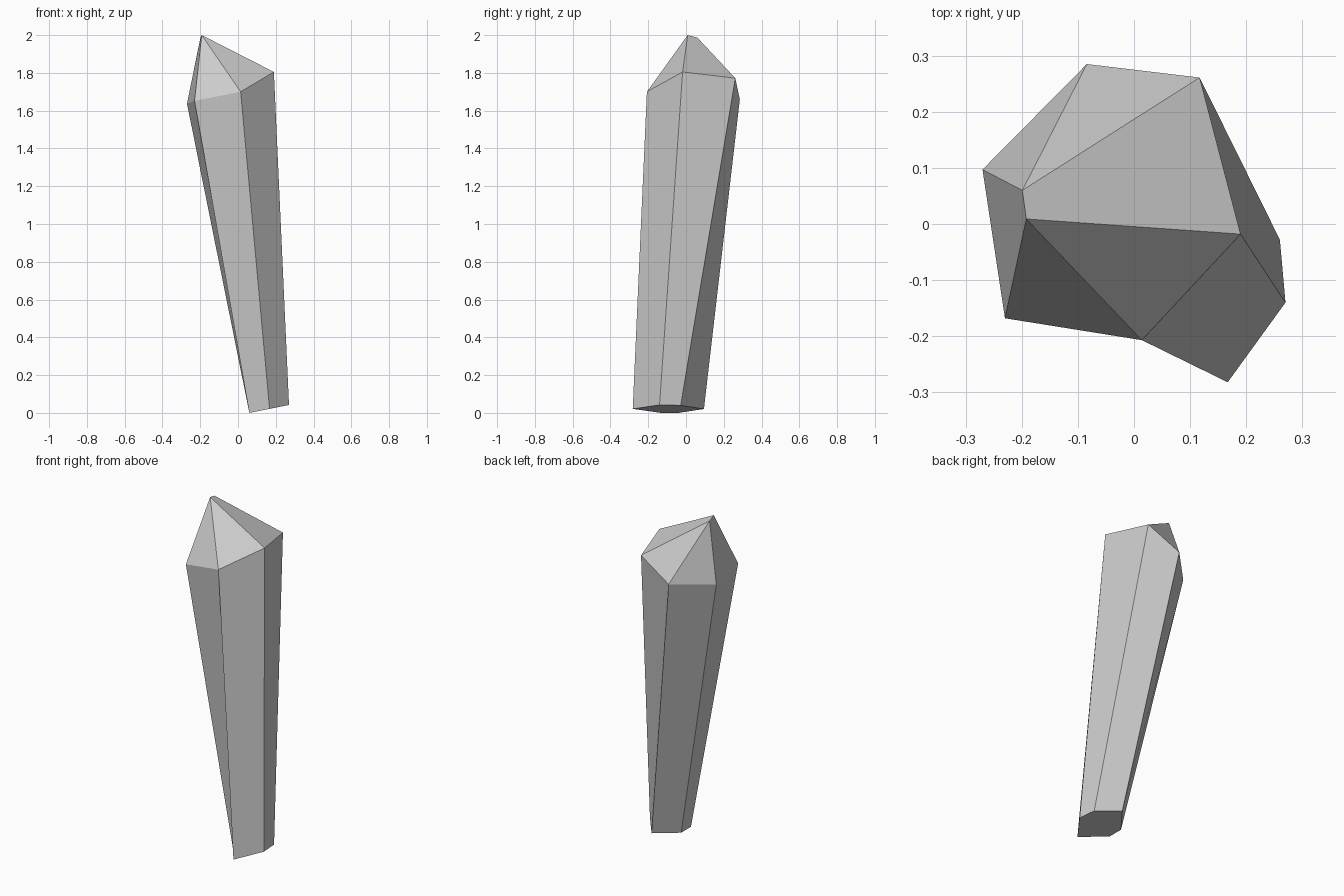
import bpy
import bmesh

if "Cube" in bpy.data.objects:
    bpy.data.objects.remove(bpy.data.objects["Cube"])

# Matching cross-sections of the six-sided shaft, counter-clockwise from above
base = [(0.06, -0.04), (0.06, -0.133), (0.167, -0.282),
        (0.27, -0.14), (0.26, -0.028), (0.163, 0.095)]
shoulder = [(-0.27, 0.097, 1.637), (-0.23, -0.168, 1.652), (0.014, -0.207, 1.70),
            (0.19, -0.018, 1.805), (0.117, 0.261, 1.772), (-0.084, 0.285, 1.66)]
# Short ridge at the very top
ridge = [(-0.199, 0.06, 1.987), (-0.192, 0.009, 2.0)]

bm = bmesh.new()
# The base is cut by a plane that rises gently toward +x
low = [bm.verts.new((x, y, 0.2 * (x - 0.06))) for x, y in base]
high = [bm.verts.new(p) for p in shoulder]
back_tip, front_tip = [bm.verts.new(p) for p in ridge]

# Shaft sides and base
bm.faces.new(low[::-1])
for i in range(6):
    j = (i + 1) % 6
    bm.faces.new((low[i], low[j], high[j], high[i]))

# Faceted point: the front tip serves corners 1-3, the back tip corners 4, 5, 0
tips = [back_tip, front_tip, front_tip, front_tip, back_tip, back_tip]
for i in range(6):
    j = (i + 1) % 6
    corners = [high[i], high[j], tips[j]]
    if tips[i] is not tips[j]:
        corners.append(tips[i])
    bm.faces.new(corners)

bmesh.ops.recalc_face_normals(bm, faces=bm.faces)
mesh = bpy.data.meshes.new("crystal_shard")
bm.to_mesh(mesh)
bm.free()
bpy.context.collection.objects.link(bpy.data.objects.new("crystal_shard", mesh))
